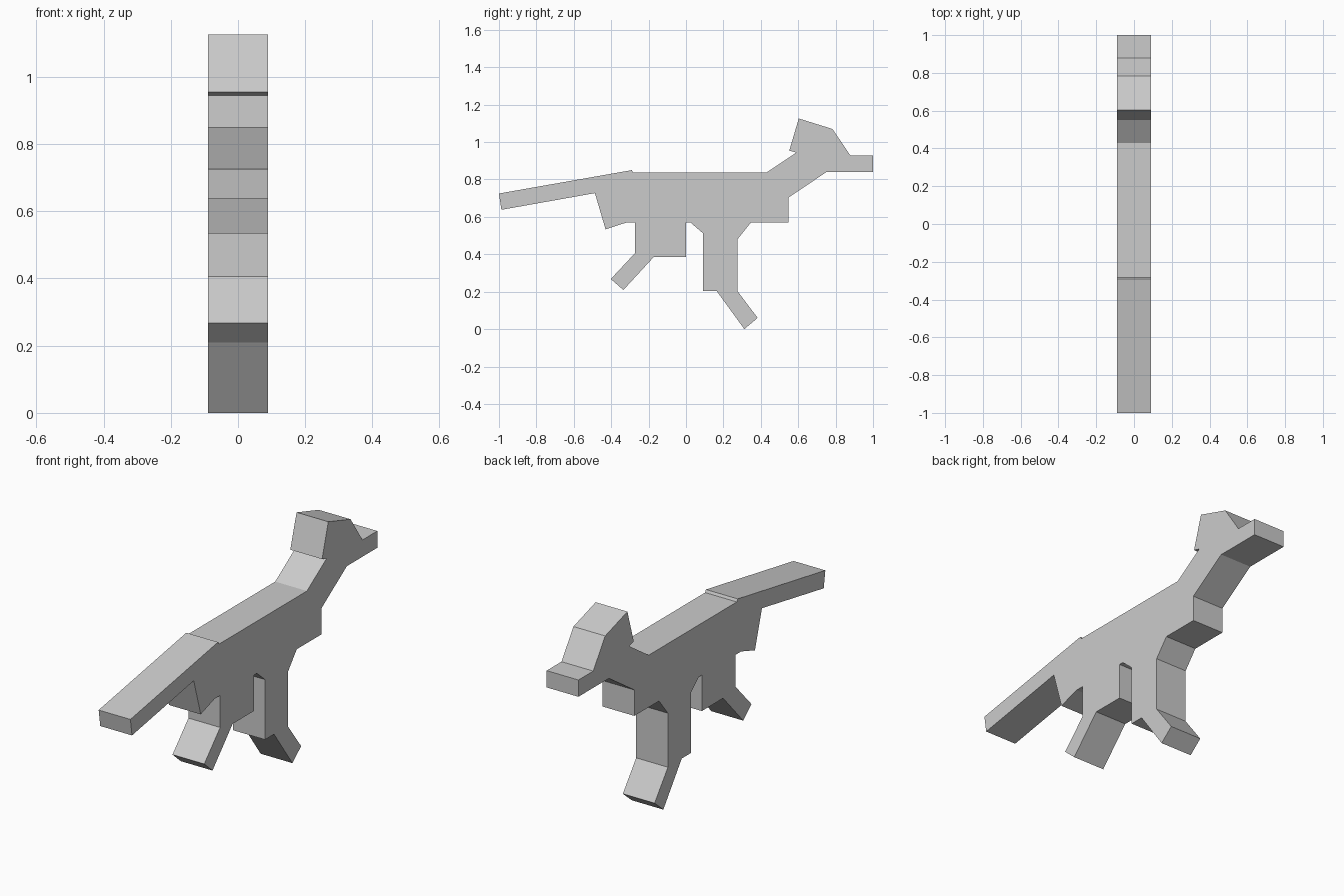
import bpy
import bmesh

if "Cube" in bpy.data.objects:
    bpy.data.objects.remove(bpy.data.objects["Cube"])

HALF_WIDTH = 0.09

# Side outline (y, z), clockwise from the tail tip, grouped by body part
tail_top = [(-1.0, 0.725), (-0.29, 0.85), (-0.283, 0.837)]
back_and_neck = [(0.43, 0.837), (0.59, 0.944)]
head = [(0.552, 0.954), (0.603, 1.126), (0.783, 1.07), (0.88, 0.927),
        (1.0, 0.927), (1.0, 0.841), (0.753, 0.841)]
chest = [(0.547, 0.703), (0.547, 0.57)]
front_leg = [(0.347, 0.57), (0.275, 0.48), (0.275, 0.203), (0.383, 0.06),
             (0.312, 0.0), (0.163, 0.205), (0.09, 0.205), (0.09, 0.513),
             (0.024, 0.57)]
rear_leg = [(0.0, 0.57), (0.0, 0.386), (-0.172, 0.386), (-0.335, 0.209),
            (-0.402, 0.268), (-0.273, 0.406), (-0.273, 0.57)]
rump = [(-0.318, 0.57), (-0.43, 0.533), (-0.487, 0.727)]
tail_bottom = [(-0.987, 0.638)]


def extrude_outline(name, outline, half_width):
    """Make a solid of constant width along x from a (y, z) outline."""
    bm = bmesh.new()
    side = bm.faces.new([bm.verts.new((-half_width, y, z)) for y, z in outline])
    result = bmesh.ops.extrude_face_region(
        bm, geom=[side], use_keep_orig=True)
    moved = [v for v in result["geom"] if isinstance(v, bmesh.types.BMVert)]
    bmesh.ops.translate(bm, verts=moved, vec=(2 * half_width, 0, 0))
    bmesh.ops.recalc_face_normals(bm, faces=bm.faces)
    mesh = bpy.data.meshes.new(name)
    bm.to_mesh(mesh)
    bm.free()
    obj = bpy.data.objects.new(name, mesh)
    bpy.context.collection.objects.link(obj)
    return obj


# The whole animal is one flat-faced slab
extrude_outline(
    "animal_figure",
    tail_top + back_and_neck + head + chest + front_leg + rear_leg + rump + tail_bottom,
    HALF_WIDTH)
